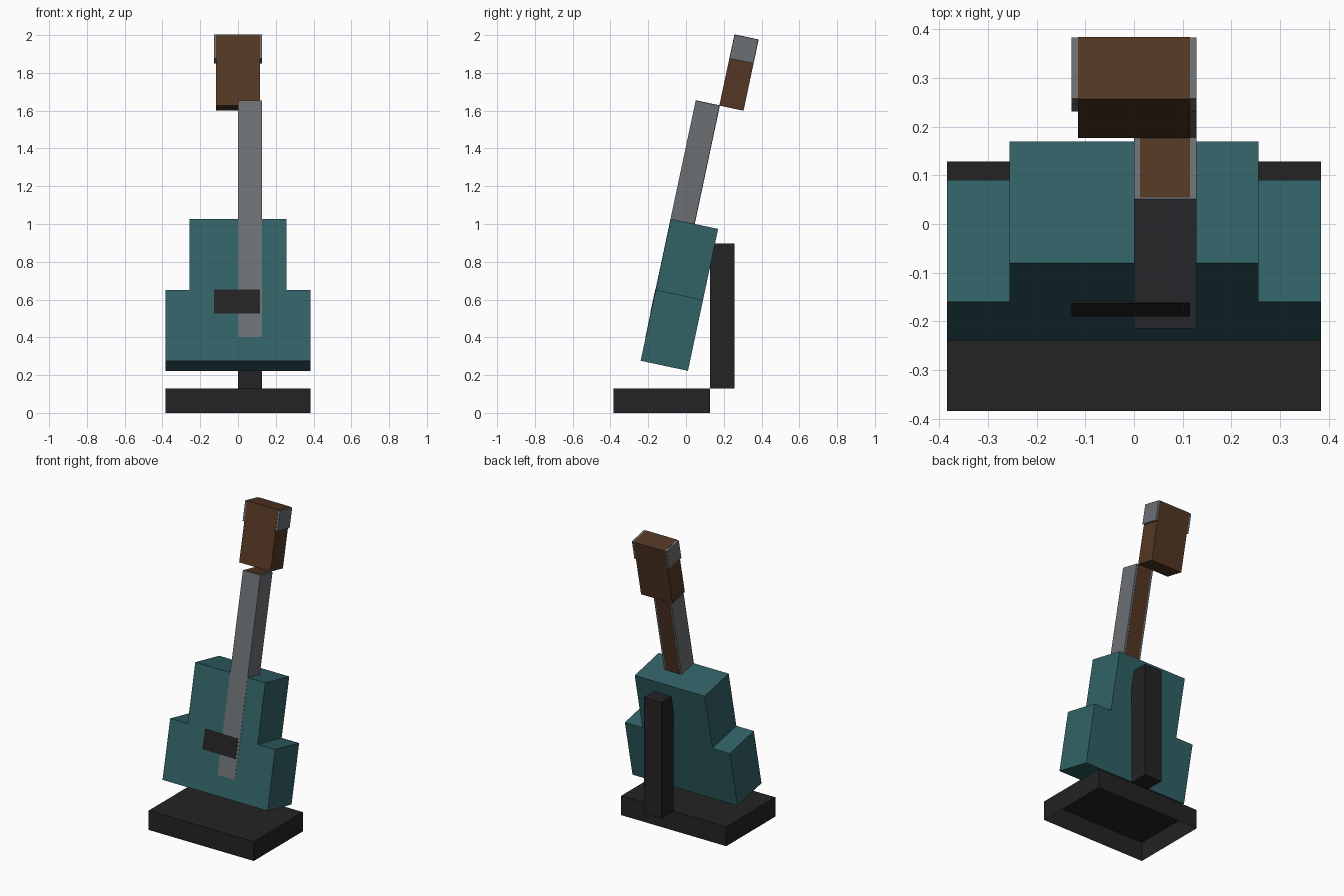
import bpy, bmesh, math
from mathutils import Matrix

if "Cube" in bpy.data.objects:
    bpy.data.objects.remove(bpy.data.objects["Cube"])

U = 0.128                      # one block
TILT = Matrix.Translation((0, -0.24, 0.276)) @ Matrix.Rotation(math.radians(-12), 4, 'X')


def material(name, rgb):
    m = bpy.data.materials.new(name)
    m.diffuse_color = (*rgb, 1)
    m.use_nodes = True
    m.node_tree.nodes["Principled BSDF"].inputs["Base Color"].default_value = m.diffuse_color
    return m


TEAL = material("teal", (0.031, 0.122, 0.132))
GREY = material("grey", (0.150, 0.162, 0.175))
BROWN = material("brown", (0.088, 0.039, 0.018))
BLACK = material("black", (0.017, 0.017, 0.017))


def finish(name, bm, mat, matrix):
    bmesh.ops.recalc_face_normals(bm, faces=bm.faces)
    me = bpy.data.meshes.new(name)
    bm.to_mesh(me)
    bm.free()
    me.materials.append(mat)
    ob = bpy.data.objects.new(name, me)
    ob.matrix_world = matrix
    bpy.context.collection.objects.link(ob)
    return ob


def prism(name, outline, y0, y1, mat, matrix=TILT, open_bottom=False):
    """Extrude an x-z outline from y0 to y1."""
    bm = bmesh.new()
    face = bm.faces.new([bm.verts.new((x, y0, z)) for x, z in outline])
    ext = bmesh.ops.extrude_face_region(bm, geom=[face], use_keep_orig=True)
    for v in ext["geom"]:
        if isinstance(v, bmesh.types.BMVert):
            v.co.y = y1
    bmesh.ops.recalc_face_normals(bm, faces=bm.faces)
    if open_bottom:
        low = [f for f in bm.faces if f.normal.z < -0.9]
        bmesh.ops.delete(bm, geom=low, context='FACES_ONLY')
    return finish(name, bm, mat, matrix)


def box(name, x, y, z, mat, matrix=TILT, open_bottom=False):
    (a, b), (c, d) = x, z
    return prism(name, [(a, c), (b, c), (b, d), (a, d)], y[0], y[1], mat, matrix, open_bottom)


# Stand: hollow foot and offset upright post
WORLD = Matrix.Identity(4)
box("stand_base", (-3*U, 3*U), (-3*U, U), (0, U), BLACK, WORLD, open_bottom=True)
box("stand_post", (0, U), (U, 2*U), (U, 7*U), BLACK, WORLD)

# Guitar body: stepped outline, mirrored
half = [(3*U, 0), (3*U, 3*U), (2*U, 3*U), (2*U, 6*U)]
prism("guitar_body", half + [(-x, z) for x, z in reversed(half)], 0, 2*U, TEAL)

# Neck with a narrower wooden core showing on its back and top
e = 0.0015
box("neck", (0, U), (-e, U), (U, 11*U), GREY)
box("neck_core", (0.1*U, 0.9*U), (e, U + e), (U + e, 11*U + e), BROWN)

# Bridge plate on the body front
box("bridge", (-U, 0.9*U), (-2*e, 0.01), (2*U, 3*U), BLACK)

# Headstock with tuners on both sides
box("headstock", (-0.9*U, 0.9*U), (U - e, 2*U + e), (11*U, 14*U + e), BROWN)
box("tuners", (-U, U), (U, 2*U), (13*U, 14*U), GREY)
